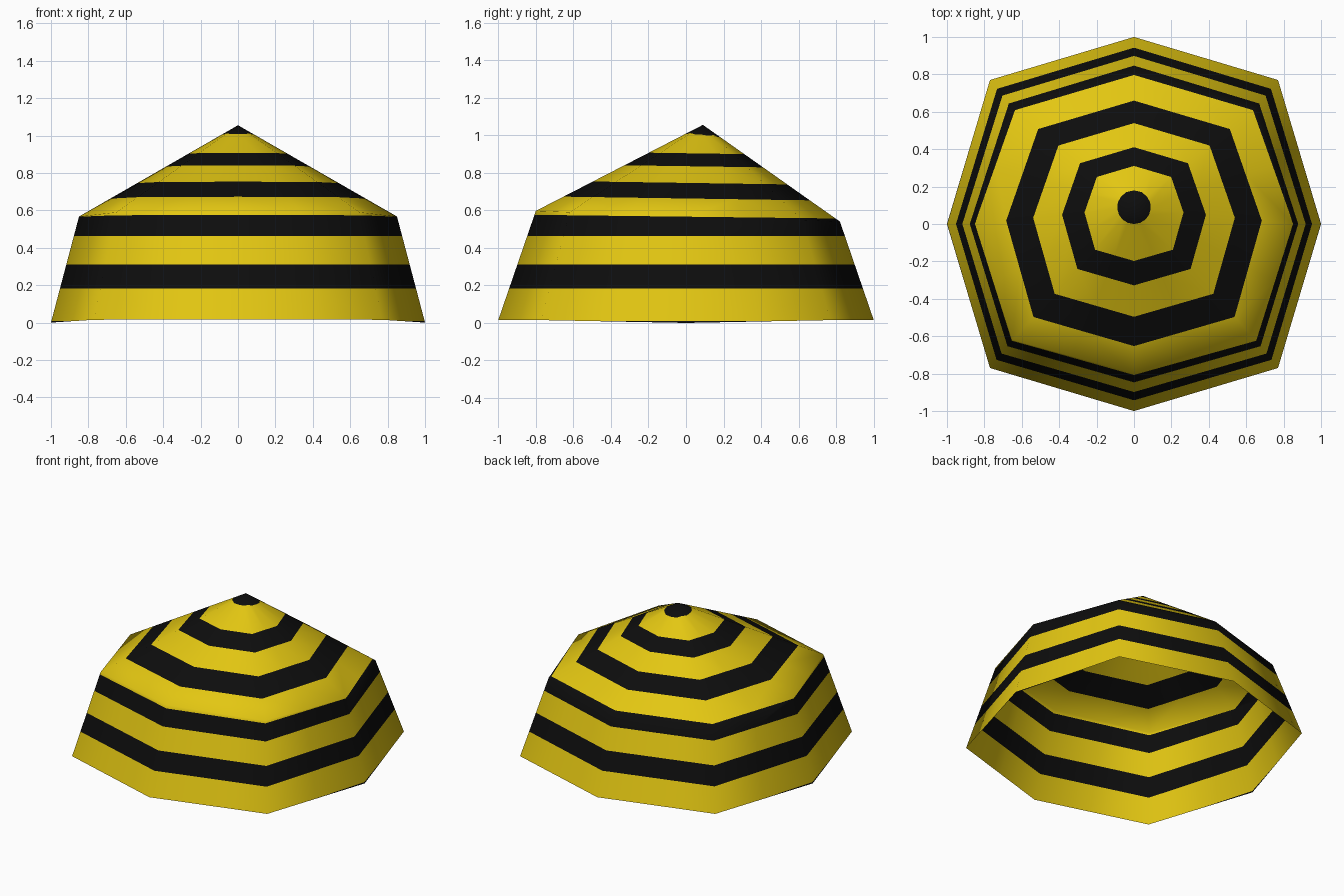
import bpy, bmesh
from math import cos, sin, atan2, pi
from mathutils import Vector

if "Cube" in bpy.data.objects:
    bpy.data.objects.remove(bpy.data.objects["Cube"])


def material(name, rgb):
    m = bpy.data.materials.new(name)
    m.diffuse_color = (*rgb, 1)
    m.use_nodes = True
    m.node_tree.nodes["Principled BSDF"].inputs["Base Color"].default_value = m.diffuse_color
    return m


yellow = material("yellow fabric", (0.77, 0.57, 0.006))
black = material("black stripe", (0.004, 0.004, 0.004))

APEX = Vector((0, 0.09, 1.055))
# Right-hand half of each octagon ring, front to back
RIM = [(0, -1, 0.016), (0.77, -0.77, 0.015), (1, 0, 0), (0.77, 0.77, 0.015), (0, 1, 0.016)]
EAVES = [(0, -0.80, 0.597), (0.65, -0.62, 0.59), (0.85, 0, 0.567), (0.65, 0.62, 0.548), (0, 0.82, 0.54)]


def ring(half):
    """Mirror the half ring and add a midpoint on every side (16 points)."""
    pts = [Vector(p) for p in half]
    pts += [Vector((-p.x, p.y, p.z)) for p in reversed(pts[1:-1])]
    out = []
    for i, p in enumerate(pts):
        out += [p, (p + pts[(i + 1) % len(pts)]) / 2]
    return out


# Round cap lying on the roof facets
eaves = ring(EAVES)
cap = []
for p in eaves:
    d = p - APEX
    cap.append(APEX + d * (0.09 / d.xy.length))

bm = bmesh.new()
rows = [[bm.verts.new(p) for p in r] for r in (cap, eaves, ring(RIM))]
tip = bm.verts.new(APEX)
cap_faces = []
for i in range(16):
    j = (i + 1) % 16
    cap_faces.append(bm.faces.new((tip, rows[0][i], rows[0][j])))
    for a, b in zip(rows, rows[1:]):
        bm.faces.new((a[i], b[i], b[j], a[j]))
bm.normal_update()
for f in cap_faces:
    f.material_index = 1

# Stripe limits (low, high, tilt of the cutting plane along y)
STRIPES = [(-1, 0.009, 0), (0.183, 0.311, 0), (0.462, 0.566, 0.012),
           (0.663, 0.746, 0.015), (0.835, 0.904, 0.015)]
for low, high, tilt in STRIPES:
    for z in (low, high):
        t = 0 if z == 0.462 else tilt
        bmesh.ops.bisect_plane(bm, geom=bm.verts[:] + bm.edges[:] + bm.faces[:], dist=1e-5,
                               plane_co=(0, 0, z), plane_no=(0, t, 1))
for f in bm.faces:
    c = f.calc_center_median()
    if any(lo < c.z + c.y * t < hi for lo, hi, t in STRIPES):
        f.material_index = 1
    f.smooth = True

mesh = bpy.data.meshes.new("striped_canopy")
bm.to_mesh(mesh)
bm.free()
mesh.materials.append(yellow)
mesh.materials.append(black)
canopy = bpy.data.objects.new("striped_canopy", mesh)
bpy.context.collection.objects.link(canopy)
